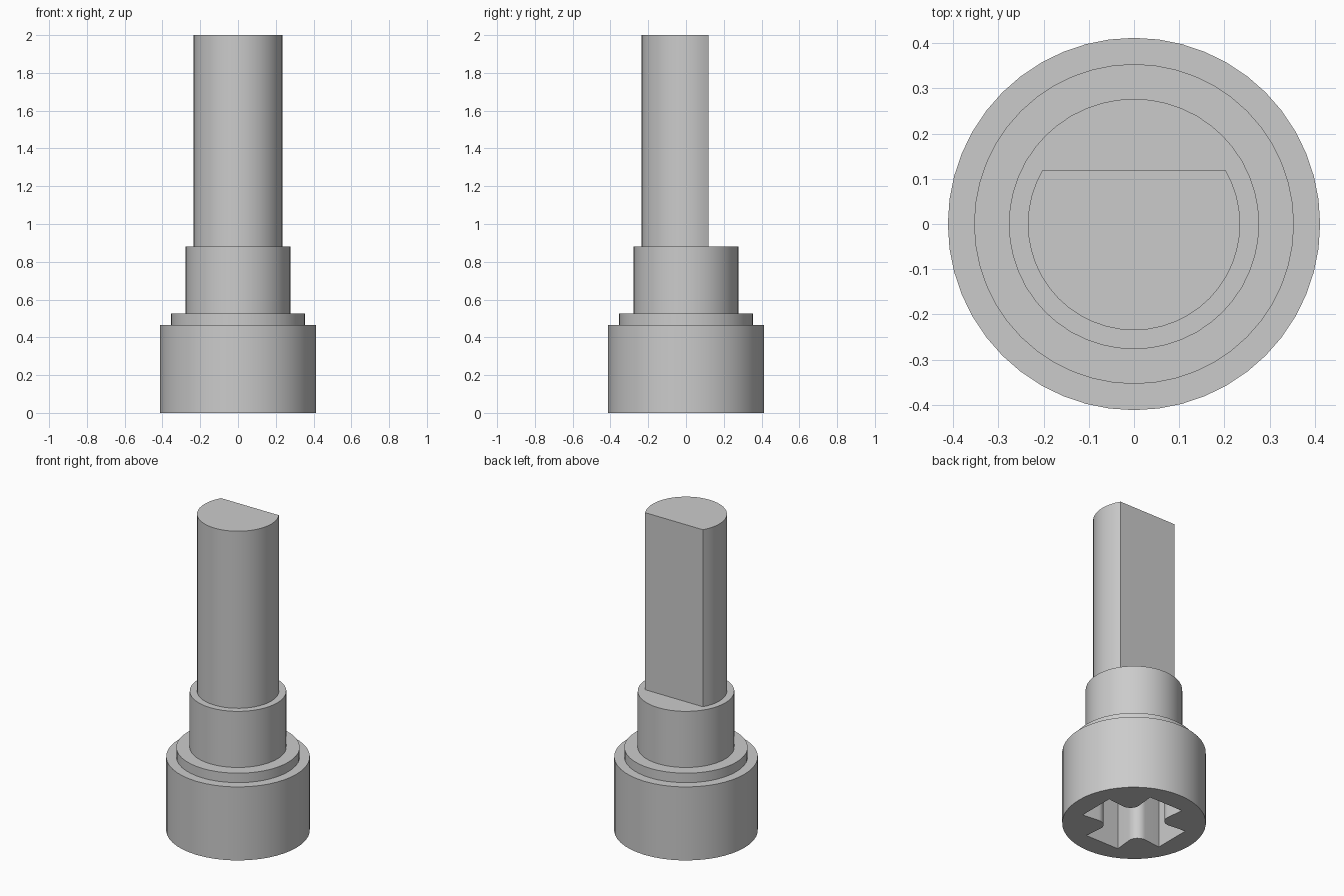
import bpy
import bmesh
from math import pi, sin, cos, asin, atan2, hypot, radians
from mathutils import Vector, Matrix

SEGMENTS = 48

if "Cube" in bpy.data.objects:
    bpy.data.objects.remove(bpy.data.objects["Cube"], do_unlink=True)

steel = bpy.data.materials.new("grey_steel")
steel.use_nodes = True
colour = (0.6, 0.6, 0.6, 1)
steel.diffuse_color = colour
steel.node_tree.nodes["Principled BSDF"].inputs["Base Color"].default_value = colour


def make_object(name, bm):
    bmesh.ops.recalc_face_normals(bm, faces=bm.faces)
    mesh = bpy.data.meshes.new(name)
    bm.to_mesh(mesh)
    bm.free()
    obj = bpy.data.objects.new(name, mesh)
    bpy.context.collection.objects.link(obj)
    mesh.materials.append(steel)
    return obj


def select_only(obj):
    bpy.ops.object.select_all(action="DESELECT")
    obj.select_set(True)
    bpy.context.view_layer.objects.active = obj


def smooth(obj):
    select_only(obj)
    bpy.ops.object.shade_smooth_by_angle(angle=radians(30))


def prism(name, outline, bottom, top, open_bottom=False):
    """Extrude a flat outline upwards."""
    bm = bmesh.new()
    base = bm.faces.new([bm.verts.new((x, y, bottom)) for x, y in outline])
    result = bmesh.ops.extrude_face_region(bm, geom=[base], use_keep_orig=True)
    verts = [v for v in result["geom"] if isinstance(v, bmesh.types.BMVert)]
    bmesh.ops.translate(bm, verts=verts, vec=(0, 0, top - bottom))
    if open_bottom:
        bmesh.ops.delete(bm, geom=[base], context="FACES_ONLY")
    return make_object(name, bm)


# Stepped round body: head, collar and neck turned from one profile
profile = [(0, 0), (0.412, 0), (0.412, 0.465), (0.354, 0.465),
           (0.354, 0.525), (0.277, 0.525), (0.277, 0.88), (0, 0.88)]
bm = bmesh.new()
verts = [bm.verts.new((r, 0, z)) for r, z in profile]
edges = [bm.edges.new(pair) for pair in zip(verts, verts[1:])]
bmesh.ops.spin(bm, geom=verts + edges, cent=(0, 0, 0), axis=(0, 0, 1),
               angle=2 * pi, steps=SEGMENTS, use_duplicate=False)
bmesh.ops.remove_doubles(bm, verts=bm.verts, dist=0.0001)
bmesh.ops.dissolve_limit(bm, angle_limit=0.01, verts=bm.verts, edges=bm.edges)
body = make_object("stepped_body", bm)

# Socket outline: flat-ended lobes on the axes, rounded noses on the diagonals
corner = Vector((0.285, 0.118))
nose_centre, nose_radius = 0.235, 0.06
du, dv = corner.x - nose_centre, corner.y
half_arc = pi - (atan2(dv, du) + pi / 2 - asin(nose_radius / hypot(du, dv)))
ARC_STEPS = 10
wall = [Vector((corner.x, -corner.y))]
for i in range(ARC_STEPS + 1):
    a = pi + half_arc * (1 - 2 * i / ARC_STEPS)
    wall.append(Vector((nose_centre + nose_radius * cos(a), nose_radius * sin(a))))
wall.append(corner)
outline = []
for quarter in range(4):
    turn = Matrix.Rotation(pi / 4 + quarter * pi / 2, 2)
    outline += [turn @ p for p in wall]

# Cut the socket into the underside
cutter = prism("socket_cutter", outline, -0.1, 0.4)
cut = body.modifiers.new("socket", "BOOLEAN")
cut.operation = "DIFFERENCE"
cut.solver = "EXACT"
cut.object = cutter
select_only(body)
bpy.ops.object.modifier_apply(modifier=cut.name)
bpy.data.objects.remove(cutter, do_unlink=True)
smooth(body)

# Shank with a flat along its back
shank_radius, flat_y = 0.235, 0.12
start = pi - asin(flat_y / shank_radius)
sweep = 2 * pi - (pi - 2 * asin(flat_y / shank_radius))
d_shape = [(shank_radius * cos(start + sweep * i / 32),
            shank_radius * sin(start + sweep * i / 32)) for i in range(33)]
smooth(prism("flatted_shank", d_shape, 0.88, 2.0, open_bottom=True))
